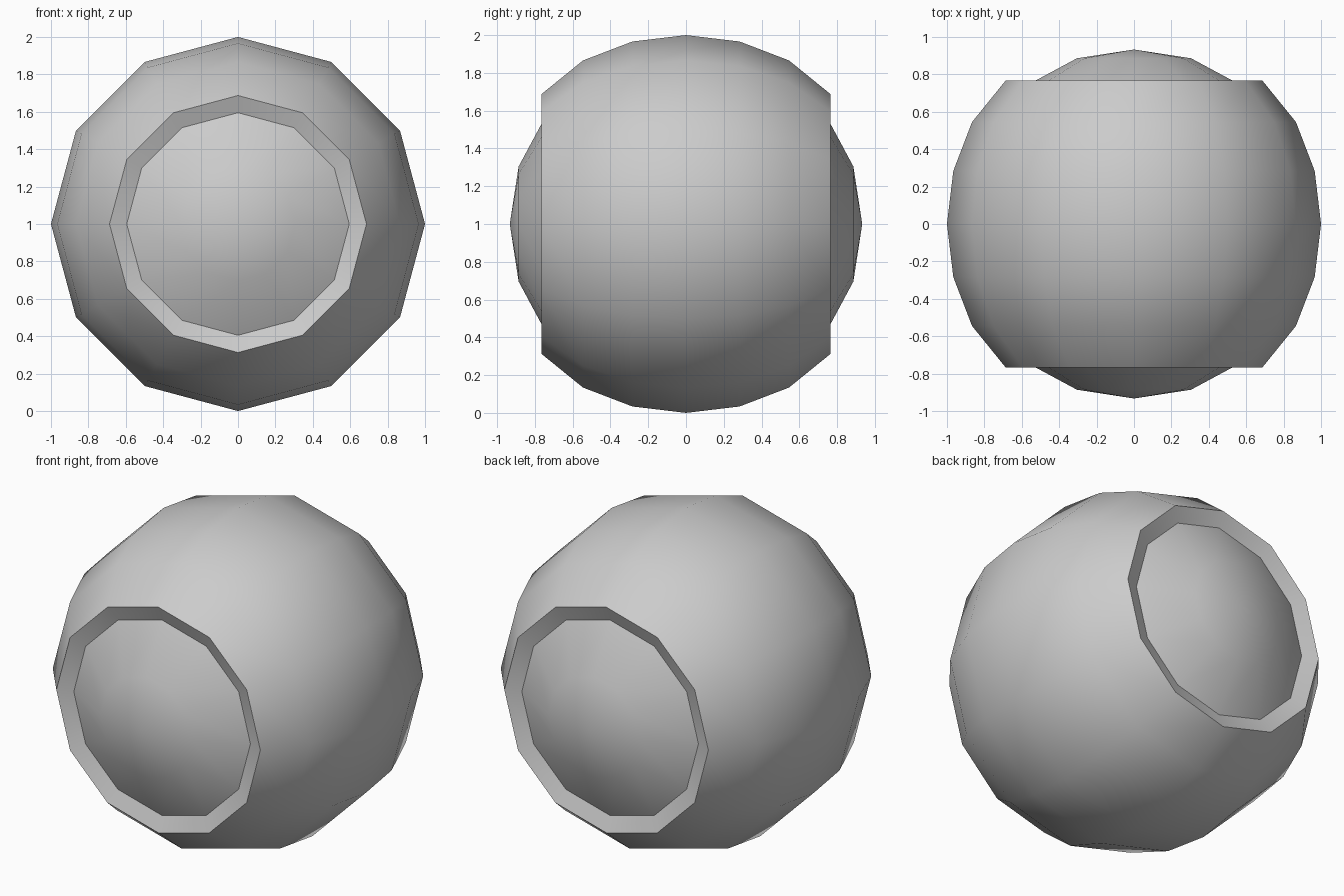
import bpy, bmesh, math

if "Cube" in bpy.data.objects:
    bpy.data.objects.remove(bpy.data.objects["Cube"])

SIDES = 12


def lathe_y(name, profile):
    """Spin (y, radius) points around the y axis; radius 0 makes a pole."""
    bm = bmesh.new()
    rings = []
    for y, r in profile:
        if r == 0:
            rings.append([bm.verts.new((0, y, 1))] * SIDES)
        else:
            rings.append([bm.verts.new((r * math.cos(2 * math.pi * i / SIDES), y,
                                        1 + r * math.sin(2 * math.pi * i / SIDES)))
                          for i in range(SIDES)])
    for a, b in zip(rings, rings[1:]):
        for i in range(SIDES):
            j = (i + 1) % SIDES
            corners = list(dict.fromkeys((a[i], a[j], b[j], b[i])))
            bm.faces.new(corners)
    bmesh.ops.recalc_face_normals(bm, faces=bm.faces)
    mesh = bpy.data.meshes.new(name)
    bm.to_mesh(mesh)
    bm.free()
    ob = bpy.data.objects.new(name, mesh)
    bpy.context.collection.objects.link(ob)
    bpy.ops.object.select_all(action='DESELECT')
    ob.select_set(True)
    bpy.context.view_layer.objects.active = ob
    bpy.ops.object.shade_smooth_by_angle(angle=math.radians(40))
    return ob


# Ball: end dome, recessed bevelled rim, outer shell to the equator
half = [(0.933, 0), (0.886, 0.305), (0.73, 0.595), (0.766, 0.687),
        (0.545, 0.866), (0.284, 0.966)]
profile = half + [(0, 1.0)] + [(-y, r) for y, r in reversed(half)]
lathe_y("ball_with_end_domes", profile)
